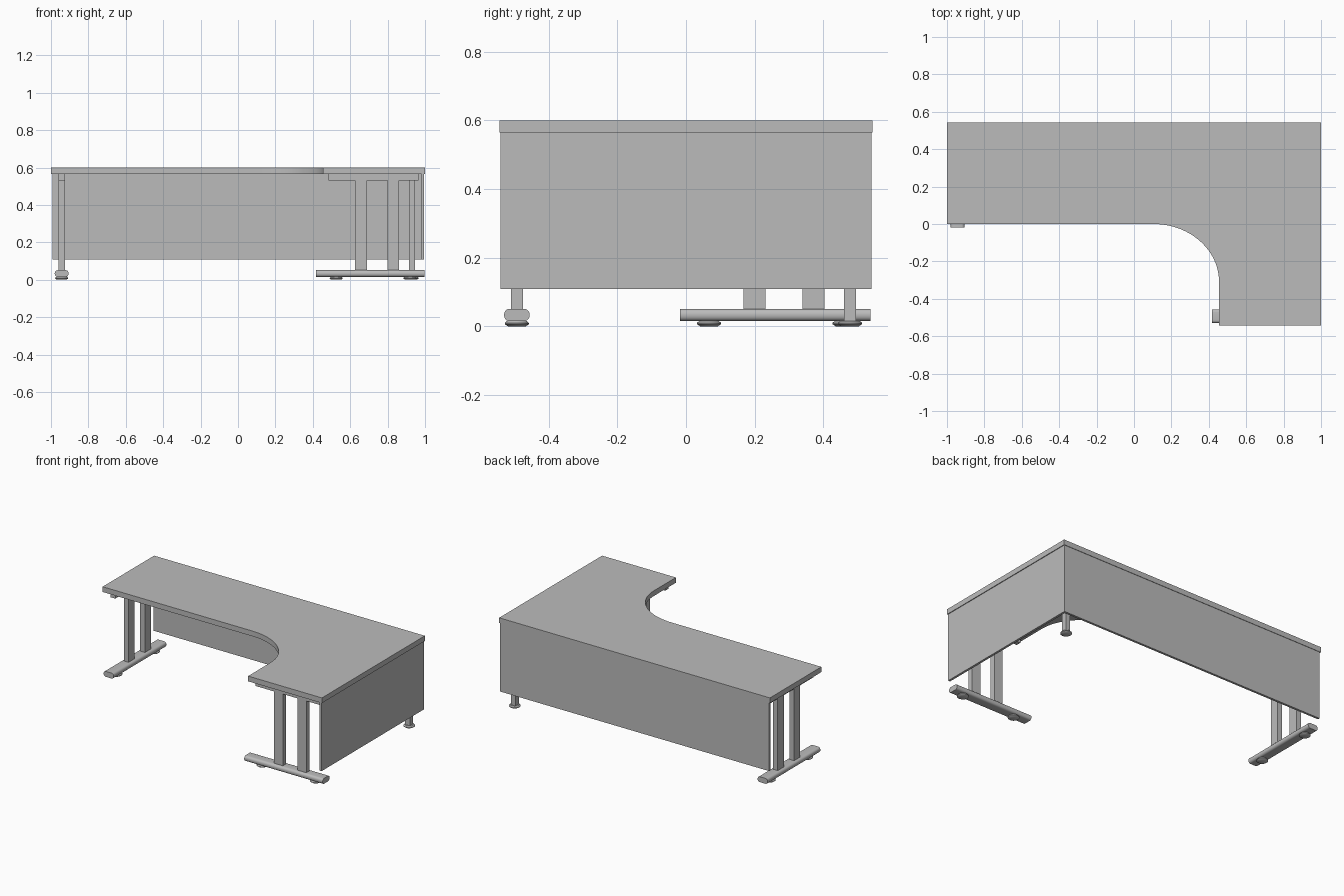
import bpy, bmesh, math
from mathutils import Vector

cube = bpy.data.objects.get("Cube")
if cube:
    bpy.data.objects.remove(cube, do_unlink=True)

GREY = (0.5, 0.5, 0.5, 1)
grey = bpy.data.materials.new("plain grey")
grey.use_nodes = True
grey.diffuse_color = GREY
grey.node_tree.nodes["Principled BSDF"].inputs["Base Color"].default_value = GREY


def finish(name, bm, smooth=False):
    bmesh.ops.recalc_face_normals(bm, faces=bm.faces)
    mesh = bpy.data.meshes.new(name)
    bm.to_mesh(mesh)
    bm.free()
    mesh.materials.append(grey)
    obj = bpy.data.objects.new(name, mesh)
    bpy.context.collection.objects.link(obj)
    if smooth:
        bpy.ops.object.select_all(action="DESELECT")
        obj.select_set(True)
        bpy.context.view_layer.objects.active = obj
        bpy.ops.object.shade_smooth_by_angle(angle=math.radians(35))
    return obj


def box(name, low, high):
    bm = bmesh.new()
    bmesh.ops.create_cube(bm, size=1)
    for v in bm.verts:
        v.co = Vector([a + (b - a) * (c + 0.5) for a, b, c in zip(low, high, v.co)])
    return finish(name, bm)


def prism(name, points, direction, smooth=True):
    bm = bmesh.new()
    face = bm.faces.new([bm.verts.new(p) for p in points])
    ext = bmesh.ops.extrude_face_region(bm, geom=[face])
    bmesh.ops.translate(bm, vec=direction,
                        verts=[g for g in ext["geom"] if isinstance(g, bmesh.types.BMVert)])
    return finish(name, bm, smooth)


def pad(name, x, y):
    """Round levelling pad, turned from a short profile."""
    bm = bmesh.new()
    profile = [(0, 0), (0.026, 0), (0.035, 0.006), (0.035, 0.010), (0.028, 0.016), (0, 0.016)]
    verts = [bm.verts.new((r, 0, z)) for r, z in profile]
    edges = [bm.edges.new(pair) for pair in zip(verts, verts[1:])]
    bmesh.ops.spin(bm, geom=verts + edges, axis=(0, 0, 1), cent=(0, 0, 0),
                   angle=math.tau, steps=24)
    bmesh.ops.remove_doubles(bm, verts=bm.verts, dist=1e-5)
    obj = finish(name, bm, True)
    obj.location = (x, y, 0)
    return obj


def foot_outline(start):
    """Rounded cross-section of the foot rail."""
    pts = []
    for cy, cz, first in ((0.021, 0.035, 0), (-0.021, 0.035, 90),
                          (-0.021, 0.031, 180), (0.021, 0.031, 270)):
        for i in range(6):
            a = math.radians(first + i * 18)
            pts.append((start, cy + 0.016 * math.cos(a), cz + 0.016 * math.sin(a)))
    return pts


def leg(side, x, y, turn, start):
    """T-shaped leg along its own x axis, then turned into place."""
    end, half = 0.296, 0.0175
    parts = [prism(side + "_foot", foot_outline(start), (end - start, 0, 0)),
             box(side + "_top_bar", (-0.215, -half, 0.53), (0.265, half, 0.565))]
    for label, u in (("outer", -0.043), ("inner", 0.13)):
        parts.append(box(f"{side}_{label}_column",
                         (u - 0.032, -half, 0.045), (u + 0.032, half, 0.53)))
    for label, u in (("outer", -0.175), ("inner", 0.22)):
        parts.append(pad(f"{side}_{label}_pad", u, 0))
    c, s = math.cos(turn), math.sin(turn)
    for p in parts:
        u, v, z = p.location
        p.location = (x + c * u - s * v, y + s * u + c * v, z)
        p.rotation_euler.z = turn


# L-shaped top with a curved inner corner
outline = [(-1, 0.543), (-1, 0)]
for i in range(25):
    a = math.pi / 2 * (1 - i / 24)
    outline.append((0.105 + 0.35 * math.cos(a), -0.31 + 0.31 * math.sin(a)))
outline += [(0.455, -0.543), (1, -0.543), (1, 0.543)]
prism("desk_top", [(x, y, 0.565) for x, y in outline], (0, 0, 0.035))

# Screening panels along the back and the left end
box("back_panel", (-0.993, 0.525, 0.108), (0.98, 0.54, 0.565))
box("left_panel", (0.98, -0.54, 0.108), (0.995, 0.54, 0.565))

# Legs at the two free ends
leg("front", 0.70, -0.493, 0, -0.283)
leg("right", -0.943, 0.242, math.pi / 2, -0.26)

# Post under the back corner
box("corner_post", (0.913, 0.46, 0.013), (0.947, 0.495, 0.565))
pad("corner_pad", 0.93, 0.478)
